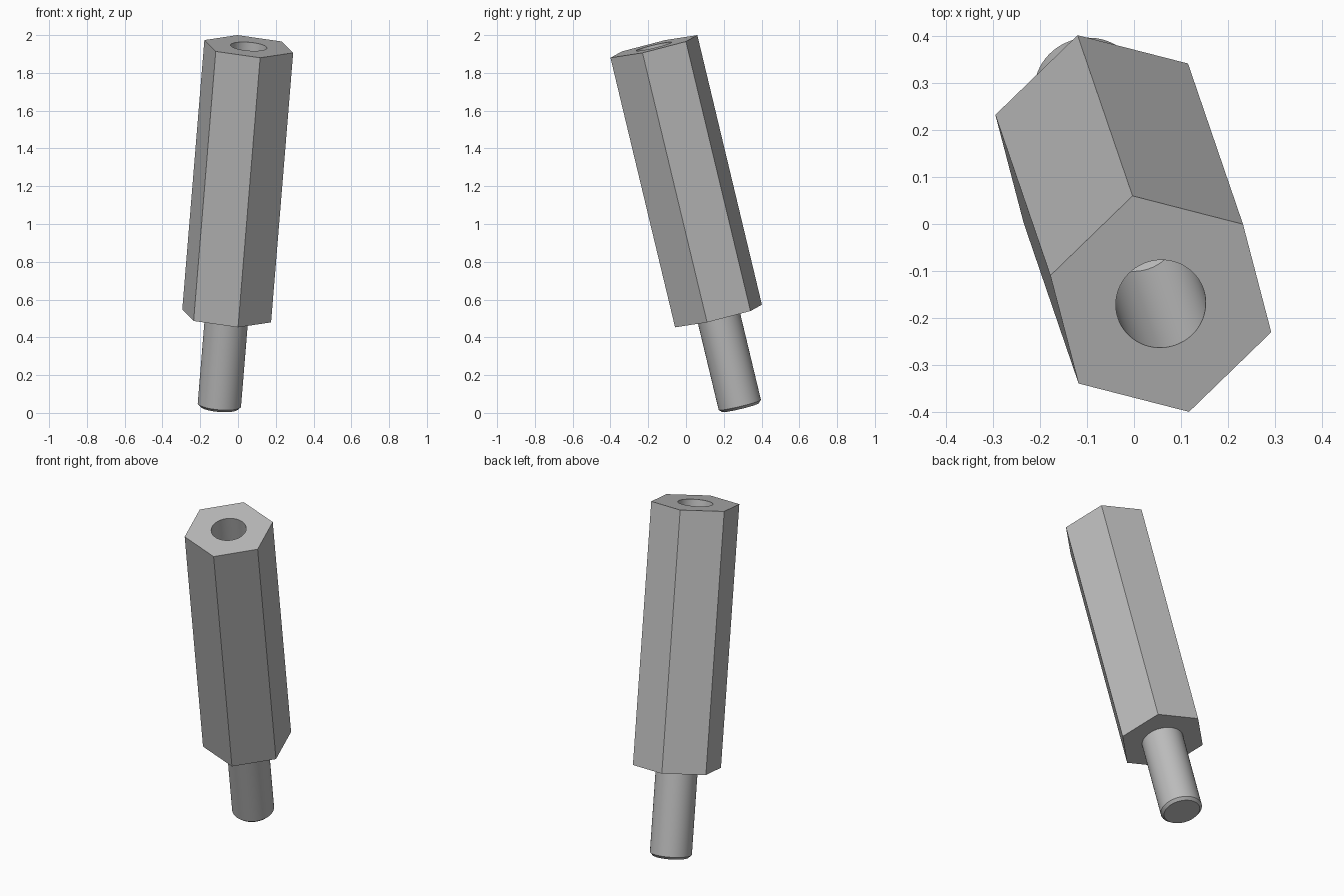
import bpy, math
from mathutils import Matrix, Vector

cube = bpy.data.objects.get("Cube")
if cube:
    bpy.data.objects.remove(cube, do_unlink=True)

HEX_RADIUS, HEX_LENGTH = 0.245, 1.472
PIN_RADIUS, PIN_LENGTH, PIN_CHAMFER = 0.115, 0.50, 0.015
HOLE_RADIUS, HOLE_DEPTH, DRILL_TIP = 0.096, 0.70, 0.055

# Tilted frame: origin at the centre of the hexagon's lower face
axis = Vector((0.0795, -0.2323, 0.9694)).normalized()
corner = Vector((0.235, -0.06, -0.035))
side = (corner - axis * corner.dot(axis)).normalized()
frame = Matrix((side, axis.cross(side), axis)).transposed().to_4x4()
frame.translation = (-0.06, 0.172, 0.513)

steel = bpy.data.materials.new("grey steel")
steel.use_nodes = True
grey = (0.5, 0.5, 0.5, 1)
steel.diffuse_color = grey
steel.node_tree.nodes["Principled BSDF"].inputs["Base Color"].default_value = grey


def lathe(name, profile, sides):
    """Closed solid from (radius, height) points, bottom to top; radius 0 makes a tip."""
    verts, rings, faces = [], [], []
    for r, z in profile:
        count = sides if r else 1
        rings.append([len(verts) + i % count for i in range(sides)])
        for i in range(count):
            a = math.tau * i / sides
            verts.append((r * math.cos(a), r * math.sin(a), z))
    for low, high in zip(rings, rings[1:]):
        for i in range(sides):
            j = (i + 1) % sides
            quad = [low[i], low[j], high[j], high[i]]
            faces.append(list(dict.fromkeys(quad)))
    if profile[0][0]:
        faces.append(rings[0][::-1])
    if profile[-1][0]:
        faces.append(rings[-1])
    mesh = bpy.data.meshes.new(name)
    mesh.from_pydata(verts, [], faces)
    mesh.materials.append(steel)
    obj = bpy.data.objects.new(name, mesh)
    obj.matrix_world = frame
    bpy.context.collection.objects.link(obj)
    return obj


def activate(obj):
    bpy.ops.object.select_all(action="DESELECT")
    obj.select_set(True)
    bpy.context.view_layer.objects.active = obj


# Hexagonal body with a drilled blind hole
body = lathe("hex_body", [(HEX_RADIUS, 0), (HEX_RADIUS, HEX_LENGTH)], 6)
floor = HEX_LENGTH - HOLE_DEPTH
drill = lathe("hole_cutter", [(0, floor - DRILL_TIP), (HOLE_RADIUS, floor),
                              (HOLE_RADIUS, HEX_LENGTH + 0.1)], 64)
drill.hide_render = True
cut = body.modifiers.new("hole", "BOOLEAN")
cut.operation, cut.solver, cut.object = "DIFFERENCE", "EXACT", drill
activate(body)
bpy.ops.object.modifier_apply(modifier=cut.name)
bpy.data.objects.remove(drill, do_unlink=True)

# Round pin with a small chamfer at its end
pin = lathe("pin", [(PIN_RADIUS - PIN_CHAMFER, -PIN_LENGTH),
                    (PIN_RADIUS, PIN_CHAMFER - PIN_LENGTH),
                    (PIN_RADIUS, 0)], 64)

for part in (body, pin):
    activate(part)
    bpy.ops.object.shade_smooth_by_angle(angle=math.radians(25))
